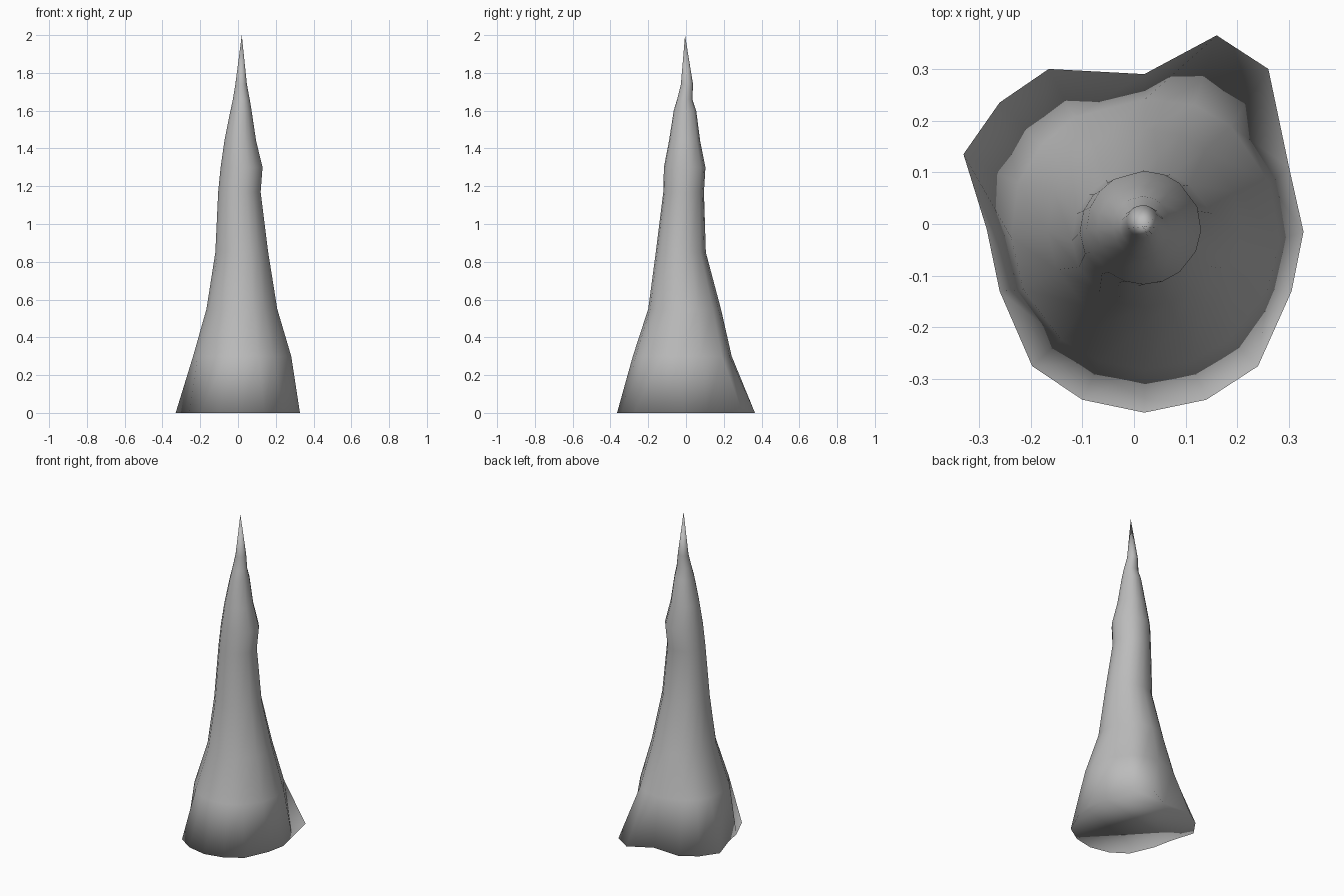
import bpy, bmesh
from math import atan2, cos, sin, hypot

cube = bpy.data.objects.get("Cube")
if cube:
    bpy.data.objects.remove(cube, do_unlink=True)

# Stone colour
stone = bpy.data.materials.new("grey stone")
stone.use_nodes = True
grey = (0.5, 0.5, 0.5, 1)
stone.diffuse_color = grey
stone.node_tree.nodes["Principled BSDF"].inputs["Base Color"].default_value = grey

# Irregular foot outline, counter-clockwise from the front
foot = [(.02, -.365), (.14, -.34), (.24, -.275), (.305, -.13),
        (.328, -.015), (.3, .11), (.26, .3), (.16, .365),
        (.02, .29), (-.165, .3), (-.26, .235), (-.33, .135),
        (-.285, -.01), (-.26, -.13), (-.197, -.275), (-.1, -.34)]

# Rings up the spike: height, left edge, right edge, front edge, back edge
rings = [(.3, -.24, .284, -.28, .245), (.55, -.167, .208, -.2, .185),
         (.85, -.12, .16, -.16, .105), (1.17, -.105, .12, -.12, .095),
         (1.3, -.092, .13, -.117, .103), (1.44, -.072, .096, -.09, .075),
         (1.6, -.04, .072, -.065, .054), (1.66, -.027, .062, -.047, .034),
         (1.74, -.014, .047, -.027, .037)]


def ring_points(z, x0, x1, y0, y1):
    """Ellipse whose corners follow the directions of the foot outline."""
    lump = max(0, .2 - z * .4)
    points = []
    for fx, fy in foot:
        a = atan2(fy, fx - .02)
        swell = 1 + lump * (hypot(fx - .02, fy) / .34 - 1)
        points.append(((x0 + x1) / 2 + (x1 - x0) / 2 * cos(a) * swell,
                       (y0 + y1) / 2 + (y1 - y0) / 2 * sin(a) * swell, z))
    return points


# Loft the rings into a closed spike
bm = bmesh.new()
loops = [[bm.verts.new((x, y, 0)) for x, y in foot]]
loops += [[bm.verts.new(p) for p in ring_points(*r)] for r in rings]
tip = bm.verts.new((.02, -.005, 2))
count = len(foot)
for i in range(count):
    j = (i + 1) % count
    for low, high in zip(loops, loops[1:]):
        bm.faces.new((low[i], low[j], high[j], high[i]))
    bm.faces.new((loops[-1][i], loops[-1][j], tip))
bm.faces.new(list(reversed(loops[0])))
for face in bm.faces:
    face.smooth = True

mesh = bpy.data.meshes.new("stone_spike")
bm.to_mesh(mesh)
bm.free()
mesh.materials.append(stone)
spike = bpy.data.objects.new("stone_spike", mesh)
bpy.context.collection.objects.link(spike)
